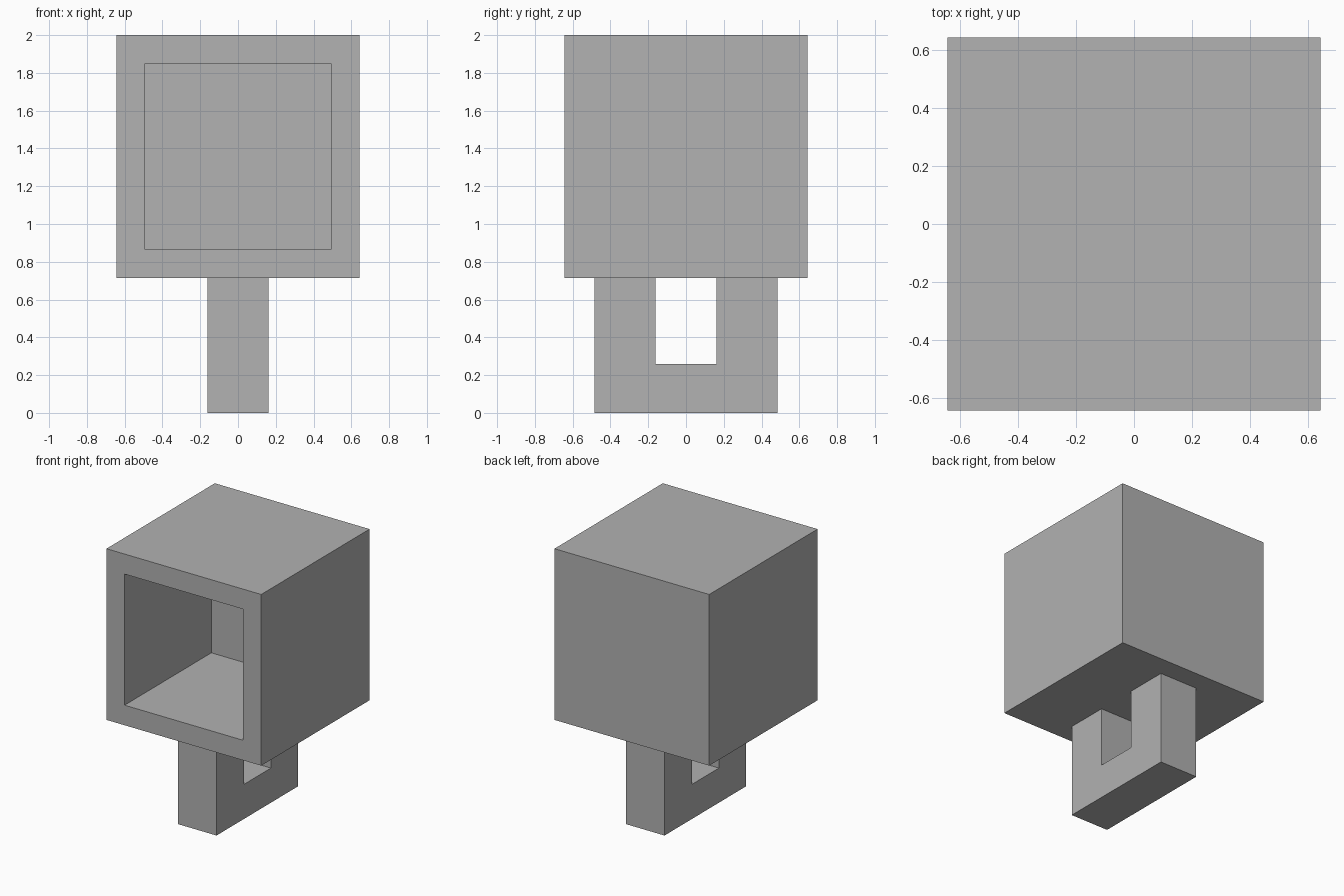
import bpy
import bmesh

default_cube = bpy.data.objects.get("Cube")
if default_cube:
    bpy.data.objects.remove(default_cube, do_unlink=True)

HALF = 0.643          # half the housing width
BASE, TOP = 0.714, 2.0
OPENING = 0.43        # half the opening width
DEPTH = 1.03          # recess depth

grey = bpy.data.materials.new("plain grey")
grey.use_nodes = True
colour = (0.445, 0.445, 0.445, 1)
grey.diffuse_color = colour
grey.node_tree.nodes["Principled BSDF"].inputs["Base Color"].default_value = colour


def finish(bm, name):
    bmesh.ops.recalc_face_normals(bm, faces=bm.faces)
    mesh = bpy.data.meshes.new(name)
    bm.to_mesh(mesh)
    bm.free()
    mesh.materials.append(grey)
    obj = bpy.data.objects.new(name, mesh)
    bpy.context.collection.objects.link(obj)
    return obj


# Housing: a cube with its front face inset and pushed inwards
bm = bmesh.new()
bmesh.ops.create_cube(bm, size=2 * HALF)
bmesh.ops.translate(bm, verts=bm.verts, vec=(0, 0, (BASE + TOP) / 2))
front = min(bm.faces, key=lambda f: f.calc_center_median().y)
bmesh.ops.inset_region(bm, faces=[front], thickness=HALF - OPENING)
pushed = bmesh.ops.extrude_face_region(bm, geom=[front])["geom"]
if front.is_valid:
    bmesh.ops.delete(bm, geom=[front], context="FACES_ONLY")
back_verts = [v for v in pushed if isinstance(v, bmesh.types.BMVert)]
bmesh.ops.translate(bm, verts=back_verts, vec=(0, DEPTH, 0))
finish(bm, "housing")

# Mounting loop: a U-shaped side profile extruded across x
LOOP = 0.161
bm = bmesh.new()
half_profile = [(0.485, 0), (0.485, BASE), (LOOP, BASE), (LOOP, 0.26)]
profile = half_profile + [(-y, z) for y, z in reversed(half_profile)]
face = bm.faces.new([bm.verts.new((-LOOP, y, z)) for y, z in profile])
side = bmesh.ops.extrude_face_region(bm, geom=[face], use_keep_orig=True)["geom"]
bmesh.ops.translate(bm, verts=[v for v in side if isinstance(v, bmesh.types.BMVert)],
                    vec=(2 * LOOP, 0, 0))
finish(bm, "mounting_loop")
